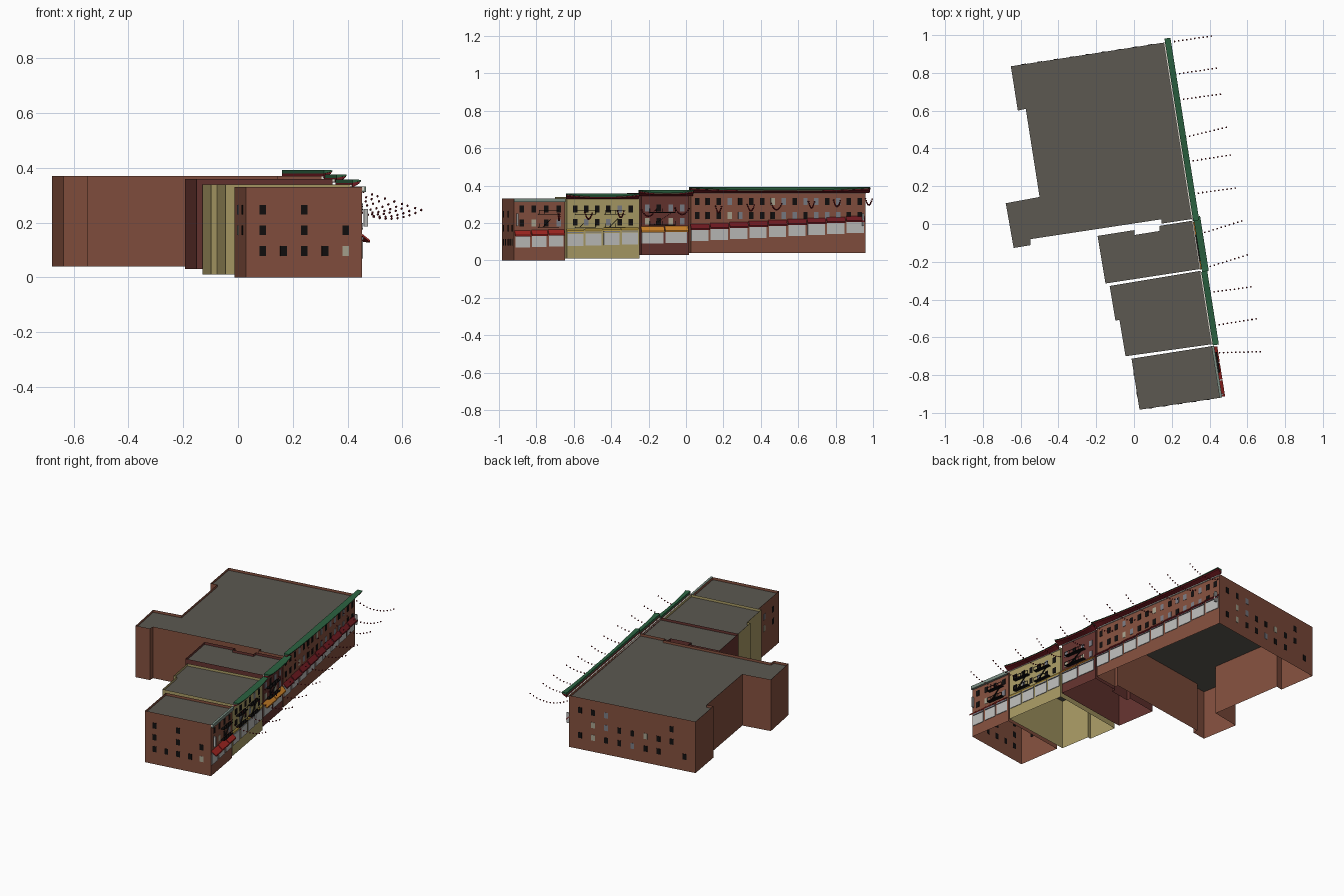
import bpy, bmesh, math, random
from mathutils import Vector

if "Cube" in bpy.data.objects:
    bpy.data.objects.remove(bpy.data.objects["Cube"])

random.seed(4)
DARK = {}


def mat(name, r, g, b):
    m = bpy.data.materials.new(name)
    m.diffuse_color = [(c / 255) ** 2.2 for c in (r, g, b)] + [1]
    m.use_nodes = True
    m.node_tree.nodes["Principled BSDF"].inputs["Base Color"].default_value = m.diffuse_color
    return m


BRICK, MAROON, CREAM = mat("brick", 130, 80, 64), mat("maroon", 100, 54, 50), mat("ochre_wall", 166, 152, 100)
ROOF, GREEN, RED = mat("roof", 92, 89, 82), mat("green_tile", 48, 100, 68), mat("red", 160, 42, 38)
DRED, ORANGE, BLACK = mat("dark_red", 112, 32, 38), mat("orange", 205, 130, 45), mat("black", 24, 22, 22)
GLASS, GREY, LIT = mat("shop_glass", 185, 185, 183), mat("grey_window", 120, 122, 130), mat("lit_window", 165, 160, 140)
WHITE, SAGE, YELLOW = mat("coping", 225, 220, 208), mat("sage", 120, 138, 128), mat("yellow", 185, 155, 70)


class Frame:
    """Wall frame: s along the wall, d outward, z up."""
    def __init__(self, origin, along, normal):
        self.o, self.t, self.n = Vector(origin), Vector(along).normalized(), Vector(normal).normalized()

    def p(self, s, d, z):
        v = self.o + self.t * s + self.n * d
        return Vector((v.x, v.y, z))


def wall_frame(a, b):
    t = Vector(b) - Vector(a)
    return Frame(a, t, (t.y, -t.x)), t.length


ST = Frame((0.308, 0), (-0.156, 0.988), (0.988, 0.156))   # street facade


def S(s):
    return tuple(ST.p(s, 0, 0).xy)


def prism(bm, fr, profile, s0, s1):
    """Extrude a (d, z) profile along a wall."""
    a = [bm.verts.new(fr.p(s0, d, z)) for d, z in profile]
    b = [bm.verts.new(fr.p(s1, d, z)) for d, z in profile]
    n = len(a)
    bm.faces.new(a)
    bm.faces.new(b[::-1])
    for i in range(n):
        j = (i + 1) % n
        bm.faces.new((a[j], a[i], b[i], b[j]))


def box(bm, fr, s0, s1, d0, d1, z0, z1):
    prism(bm, fr, [(d0, z0), (d1, z0), (d1, z1), (d0, z1)], s0, s1)


def finish(bm, name, material, fix=True):
    if fix:
        bmesh.ops.recalc_face_normals(bm, faces=bm.faces)
    me = bpy.data.meshes.new(name)
    bm.to_mesh(me)
    bm.free()
    me.materials.append(material)
    ob = bpy.data.objects.new(name, me)
    bpy.context.collection.objects.link(ob)


# Building shells: open-bottomed walls with a sunken flat roof (outlines counter-clockwise)
shells = {
    "north_hall": (BRICK, .04, .37, [S(.026), S(.972), (-.652, .835), (-.615, .60), (-.573, .61), (-.50, .143),
                   (-.679, .11), (-.637, -.127), (-.547, -.112), (-.547, -.08), (.145, .025), (.145, .002)]),
    "maroon_house": (MAROON, .03, .36, [S(-.242), S(.017), (.135, -.01), (.135, -.037), (.003, -.058),
                     (.003, -.032), (-.193, -.063), (-.151, -.315)]),
    "ochre_house": (CREAM, .01, .34, [S(-.645), S(-.252), (-.129, -.328), (-.098, -.512), (-.077, -.507), (-.045, -.70)]),
    "south_house": (BRICK, 0, .33, [S(-.932), S(-.655), (-.013, -.713), (.029, -.983)]),
}
for name, (m, z0, z1, pts) in shells.items():
    bm = bmesh.new()
    lo = [bm.verts.new((x, y, z0)) for x, y in pts]
    hi = [bm.verts.new((x, y, z1)) for x, y in pts]
    for i in range(len(pts)):
        j = (i + 1) % len(pts)
        bm.faces.new((lo[i], lo[j], hi[j], hi[i]))
    finish(bm, name + "_walls", m, False)
    bm = bmesh.new()
    bm.faces.new([bm.verts.new((x, y, z1 - .016)) for x, y in pts])
    finish(bm, name + "_roof", ROOF, False)

# Pale coping along the street parapet
bm = bmesh.new()
for s0, s1, z in ((.026, .972, .37), (-.242, .017, .36), (-.645, -.252, .34), (-.932, -.655, .33)):
    box(bm, ST, s0, s1, 0, .008, z - .012, z)
finish(bm, "parapet_coping", WHITE)

# Upper windows, sorted at random into dark, grey and lit
panes = {k: bmesh.new() for k in ("dark", "grey", "lit")}


def window(fr, s, z, w=.024, h=.036, weights=(5, 3, 1)):
    k = random.choices(("dark", "grey", "lit"), weights)[0]
    box(panes[k], fr, s - w / 2, s + w / 2, -.001, .002, z - h / 2, z + h / 2)


for s0, s1, n, rows in ((.06, .94, 16, (.24, .315)), (-.21, -.02, 4, (.21, .28)),
                        (-.60, -.30, 6, (.205, .275)), (-.89, -.69, 4, (.2, .275))):
    for i in range(n):
        for z in rows:
            window(ST, s0 + (s1 - s0) * i / (n - 1), z)
fr, L = wall_frame((.029, -.983), S(-.932))               # south end wall
for z, cols in ((.247, (0, 2)), (.172, (0, 2, 4)), (.097, (0, 1, 2, 3, 4))):
    for c in cols:
        window(fr, .062 + .0765 * c, z, weights=(1, 0, 0) if (z, c) != (.097, 4) else (0, 0, 1))
fr, L = wall_frame(S(.972), (-.652, .835))                # north end wall
for z in (.29, .21, .13):
    for c in range(9):
        if random.random() < .72:
            window(fr, .07 + c * (L - .14) / 8, z)
fr, L = wall_frame((-.013, -.713), (.029, -.983))         # rear of south house
for z in (.247, .172):
    for c in (.3, .7):
        window(fr, L * c, z)
for k, m in (("dark", BLACK), ("grey", GREY), ("lit", LIT)):
    finish(panes[k], k + "_windows", m)


# Shopfronts, stepping up the sloping street
def shop_top(s):
    return .16 + .03 * s if s < 0 else .165 + .05 * s


glass, sign = bmesh.new(), bmesh.new()
awnings = {"dark_red": bmesh.new(), "orange": bmesh.new(), "yellow": bmesh.new(), "red": bmesh.new()}
for s0, s1, n, key, depth in ((.022, .968, 9, "dark_red", .024), (-.246, .012, 2, "orange", .026),
                              (-.648, -.255, 4, "yellow", .006), (-.93, -.658, 3, "red", .03)):
    w = (s1 - s0) / n
    for i in range(n):
        a, b = s0 + i * w + .006, s0 + (i + 1) * w - .006
        z = shop_top((a + b) / 2)
        box(glass, ST, a, b, -.001, .004, z - .065, z)
        box(sign, ST, a, b, -.001, .005, z + .004, z + .014)
        drop = .024 if depth > .01 else .008
        prism(awnings[key], ST, [(0, z + .026), (depth, z + .026 - drop), (depth, z + .018 - drop), (0, z + .018)],
              a - .004, b + .004)
finish(glass, "shop_windows", GLASS)
finish(sign, "shop_fascias", GREY)
for key, m in (("dark_red", DRED), ("orange", ORANGE), ("yellow", YELLOW), ("red", RED)):
    finish(awnings[key], key + "_awnings", m)


# Curved tiled eaves with upturned ends, dark soffit beneath
def eave(name, s0, s1, z, d0, d1, lift, m, seg=14):
    for part, profile in (("tiles", [(d0, .018), (d1, .004), (d1, 0), (d0, .005)]),
                          ("soffit", [(d0, .005), (d1 - .003, 0), (d1 - .006, -.006), (d0, -.012)])):
        bm = bmesh.new()
        rings = []
        for i in range(seg + 1):
            u = 2 * i / seg - 1
            rings.append([bm.verts.new(ST.p(s0 + (s1 - s0) * i / seg, d, z + h + lift * abs(u) ** 3 * (d - d0) / (d1 - d0)))
                          for d, h in profile])
        for a, b in zip(rings, rings[1:]):
            for i in range(4):
                j = (i + 1) % 4
                bm.faces.new((a[i], a[j], b[j], b[i]))
        bm.faces.new(rings[0])
        bm.faces.new(rings[-1])
        finish(bm, name + "_" + part, m if part == "tiles" else DRED)


eave("north_eave", .015, .992, .374, .008, .04, .013, GREEN)
eave("maroon_eave", -.258, .035, .358, .012, .048, .013, GREEN)
eave("ochre_eave", -.652, -.258, .34, .008, .04, .012, GREEN)
bm = bmesh.new()
box(bm, ST, -.932, -.655, 0, .014, .312, .332)
finish(bm, "south_cornice", SAGE)

# Fire escapes: slatted landings with rails, posts and a stair
bm = bmesh.new()
for s0, s1, levels in ((-.60, -.49, (.245, .175)), (-.44, -.33, (.245, .175)), (-.80, -.69, (.245, .175)),
                       (-.20, -.06, (.255, .188))):
    for z in levels:
        box(bm, ST, s0, s1, 0, .024, z, z + .004)
        box(bm, ST, s0, s1, .022, .024, z + .022, z + .024)
        for i in range(5):
            s = s0 + (s1 - s0 - .002) * i / 4
            box(bm, ST, s, s + .002, .022, .024, z, z + .024)
    a, b = levels
    q = [ST.p(s, d, z) for d in (.008, .016) for s, z in ((s0 + .02, b), (s1 - .02, a))]
    v = [bm.verts.new(p) for p in q]
    bm.faces.new((v[0], v[1], v[3], v[2]))
finish(bm, "fire_escapes", BLACK)

# Blade signs at both ends of the row
bm = bmesh.new()
for s in (-.915, .955):
    box(bm, ST, s - .004, s + .004, .008, .024, .185, .25)
finish(bm, "blade_signs", GLASS)

# Sagging lantern strings: (start y, end y)
bm = bmesh.new()
for y0, y1 in ((.96, .995), (.79, .825), (.655, .687), (.455, .512), (.328, .365), (.158, .19),
               (-.058, .016), (-.238, -.164), (-.365, -.333), (-.54, -.502), (-.682, -.676)):
    x0, z0 = .308 - .158 * y0 + .015, .262 + .05 * y0
    for i in range(12):
        u = i / 11
        pos = Vector((x0 + .238 * u, y0 + (y1 - y0) * u, z0 + .02 - .022 * u + .02 * u * u - .11 * u * (1 - u)))
        r = bmesh.ops.create_icosphere(bm, subdivisions=1, radius=.005)
        bmesh.ops.translate(bm, verts=r["verts"], vec=pos)
finish(bm, "lantern_strings", DRED)
